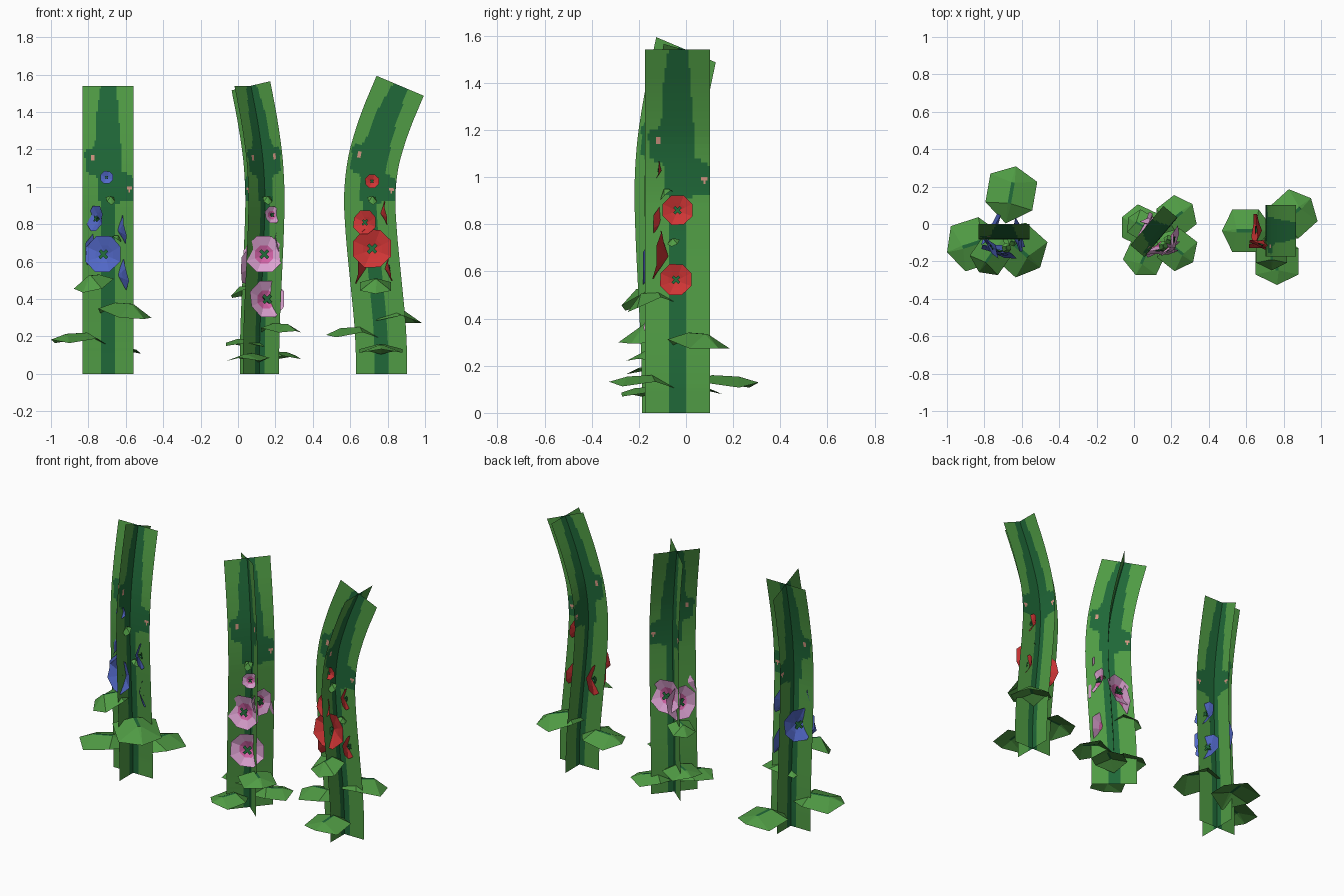
import bpy
import math
from mathutils import Matrix, Vector

if "Cube" in bpy.data.objects:
    bpy.data.objects.remove(bpy.data.objects["Cube"])


def mat(name, r, g, b):
    m = bpy.data.materials.new(name)
    m.diffuse_color = (r, g, b, 1)
    m.use_nodes = True
    m.node_tree.nodes["Principled BSDF"].inputs["Base Color"].default_value = m.diffuse_color
    return m


LEAF = mat("leaf green", 0.08, 0.33, 0.058)
STEM = mat("stem green", 0.014, 0.14, 0.04)
BLUE = mat("petal blue", 0.085, 0.14, 0.58)
RED = mat("petal red", 0.62, 0.035, 0.035)
PINK = mat("petal pink", 0.72, 0.36, 0.64)
ROSE = mat("petal rose", 0.65, 0.12, 0.38)
SPECK = mat("bud speck", 0.65, 0.3, 0.22)
TOP, HALF = 1.54, 0.137


def make(name, verts, faces, mats, idx):
    me = bpy.data.meshes.new(name)
    me.from_pydata(verts, [], faces)
    for m in mats:
        me.materials.append(m)
    for p, i in zip(me.polygons, idx):
        p.material_index = i
    bpy.context.collection.objects.link(bpy.data.objects.new(name, me))


# Sideways sway of a stalk at height z, rounded off between the points
SWAY = [(0, 0), (0.2, 0), (0.8, -0.06), (1.03, -0.068), (1.28, -0.01), (TOP, 0.1)]


def sway_raw(z):
    for (z0, s0), (z1, s1) in zip(SWAY, SWAY[1:]):
        if z <= z1:
            return s0 + (s1 - s0) * (z - z0) / (z1 - z0)
    return SWAY[-1][1]


def sway(z):
    w = min(0.14, z, TOP - z)
    return sum(sway_raw(z + w * k / 4) for k in range(-4, 5)) / 9


def tilt(z):
    lo, hi = max(z - 0.06, 0), min(z + 0.06, TOP)
    return math.atan2(sway(hi) - sway(lo), hi - lo)


# Dark stem and bud silhouette: height, left, right
BUDS = [(0, -0.033, 0.033), (0.915, -0.033, 0.033), (0.92, -0.055, 0.14), (1.05, -0.055, 0.14),
        (1.08, -0.12, 0.075), (1.19, -0.125, 0.07), (1.215, -0.07, 0.07),
        (1.4, -0.06, 0.055), (1.46, -0.05, 0.05), (1.6, -0.03, 0.035)]


def card_colour(u, z):
    if min(math.hypot(u + 0.085, z - 1.155), math.hypot(u - 0.115, z - 0.99)) < 0.013:
        return 2
    for (z0, a0, b0), (z1, a1, b1) in zip(BUDS, BUDS[1:]):
        if z <= z1:
            t = (z - z0) / (z1 - z0)
            return int(a0 + t * (a1 - a0) < u < b0 + t * (b1 - b0))


# One upright card, either along the sway (tilting) or across it
def card(name, axis, bend, side, lean):
    cols, rows = 30, 100
    verts, faces, idx = [], [], []
    for r in range(rows + 1):
        z = TOP * r / rows
        t = tilt(z) * lean
        across = side or bend * math.cos(t) - Vector((0, 0, math.sin(t)))
        verts += [axis(z) + across * HALF * (2 * c / cols - 1) for c in range(cols + 1)]
    for r in range(rows):
        for c in range(cols):
            k = r * (cols + 1) + c
            faces.append((k, k + 1, k + cols + 2, k + cols + 1))
            idx.append(card_colour(HALF * ((2 * c + 1) / cols - 1), TOP * (r + 0.5) / rows))
    make(name, verts, faces, [LEAF, STEM, SPECK], idx)


# Folded six-sided leaf with a dark midrib, drooping more the higher it sits
def leaf(name, pos, az, size):
    droop = 0.1 + max(0, pos.z - 0.2)
    ridge = [(0, -0.2), (0.35, 0), (0.72, -0.02), (1, -droop)]
    edge = [(0.3, -0.1), (0.8, -0.12 - droop / 2)]
    v = [(a, s * 0.03 * (a % 1 > 0), h) for s in (-1, 1) for a, h in ridge]
    v += [(a, s * 0.41, h) for s in (-1, 1) for a, h in edge]
    f = [(i, i + 1, i + 5, i + 4) for i in range(3)]
    for o, k in ((0, 8), (4, 10)):
        f += [(o, k, o + 1), (o + 1, k, k + 1, o + 2), (o + 2, k + 1, o + 3)]
    M = Matrix.Translation(pos) @ Matrix.Rotation(math.radians(az), 4, 'Z') @ Matrix.Scale(size, 4)
    make(name, [M @ Vector(p) for p in v], f, [LEAF, STEM], [0, 1] + [0] * 7)


# Eight-sided funnel flower with a crossed green centre
def flower(name, pos, az, r, petal, throat):
    v, f, idx = [(0, 0, -0.42)], [], []
    for rad, h, wave in ((0.5, -0.2, 0), (1, 0, 0.05)):
        for i in range(8):
            a = math.pi / 4 * (i + 0.5)
            v.append((rad * math.cos(a), rad * math.sin(a), h + wave * (-1) ** i))
    for i in range(8):
        j = (i + 1) % 8
        f += [(0, 1 + i, 1 + j), (1 + i, 9 + i, 9 + j, 1 + j)]
        idx += [1, 0]
    for a in (math.pi / 4, -math.pi / 4):
        d = Vector((math.cos(a), math.sin(a), 0)) * 0.28
        n, up, t = Vector((-d.y, d.x, 0)) * 0.3, Vector((0, 0, -0.05)), len(v)
        v += [up - d - n, up + d - n, up + d + n, up - d + n, (0, 0, -0.42)]
        f += [(t, t + 1, t + 2, t + 3), (t, t + 1, t + 4)]
        idx += [2, 2]
    M = (Matrix.Translation(pos) @ Matrix.Rotation(math.radians(az), 4, 'Z')
         @ Matrix.Rotation(math.radians(82), 4, 'Y') @ Matrix.Scale(r, 4))
    make(name, [M @ Vector(p) for p in v], f, [petal, throat, STEM], idx)


# Whole plant; leaves are (height, heading, reach), flowers (height, heading, relative size)
def plant(name, x, y, bend_deg, side_deg, amount, lean, petal, throat, size, leaves, flowers):
    def heading(deg):
        return Vector((math.cos(math.radians(deg)), math.sin(math.radians(deg)), 0))

    bend = heading(bend_deg)

    def axis(z):
        return Vector((x, y, z)) + bend * sway(z) * amount

    card(name + "_stalk_card_along", axis, bend, None, lean)
    card(name + "_stalk_card_across", axis, bend, heading(side_deg), lean)
    for z, az, *reach in leaves:
        out = reach[0] if reach else 0.01
        leaf(f"{name}_leaf", axis(z) + heading(az) * out, az, size * (0.72 if z > 0.42 else 1))
    for z, az in ((0.74, -20), (0.95, -75)):
        leaf(f"{name}_bract", axis(z) + heading(az) * 0.02, az, 0.055)
    for z, az, *scale in flowers:
        r = min(0.105, 0.105 - (z - 0.64) * 0.168) * (scale[0] if scale else 1)
        flower(f"{name}_flower", axis(z) + heading(az) * 0.085, az, r, petal, throat)


plant("blue", -0.695, -0.05, 90, 0, 0.5, 1, BLUE, BLUE, 0.31,
      [(0.16, 80, 0.055), (0.22, 198), (0.38, -42, -0.05), (0.53, 235)],
      [(0.64, -108), (0.83, -145), (1.05, -95), (0.77, 5), (0.53, 15, 0.85), (0.66, 150)])
plant("pink", 0.115, -0.047, 140, 50, 0.6, 0.45, PINK, ROSE, 0.24,
      [(0.12, 38), (0.27, -38), (0.11, 245), (0.19, 155, -0.04), (0.47, 150)],
      [(0.64, -86), (0.4, -67), (0.85, -60, 0.7), (0.58, 158), (0.7, -10, 0.85), (0.62, 95)])
plant("red", 0.767, -0.036, 0, 90, 1, 1, RED, RED, 0.28,
      [(0.16, -90), (0.25, 180), (0.34, 42, -0.02), (0.51, -90)],
      [(0.67, -92, 1.1), (0.81, -112, 0.9), (1.03, -85), (0.86, 0), (0.565, -5, 0.68), (0.57, 178, 0.9)])
